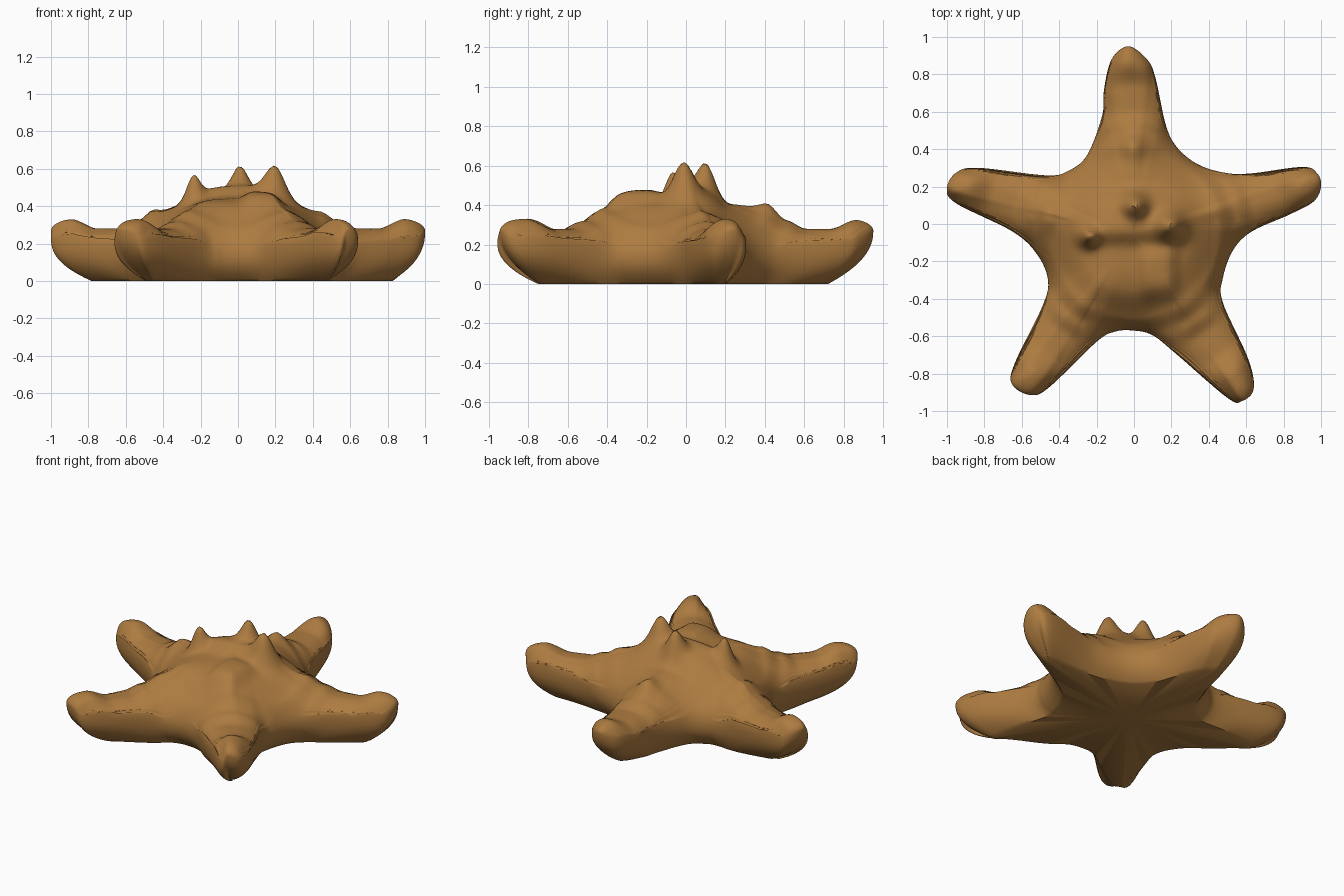
import bpy, bmesh, math
from mathutils import Vector
from mathutils.kdtree import KDTree

cube = bpy.data.objects.get("Cube")
if cube:
    bpy.data.objects.remove(cube, do_unlink=True)

CENTRE = Vector((0, -0.05))
AROUND = 10     # smooth steps between outline points
TOP_RINGS = 64
SIDE_RINGS = 12

# Five-armed outline, counter-clockwise from the left arm tip
OUTLINE = [(1, .2), (.98, .27), (.9, .305), (.62, .27), (.48, .275), (.34, .32), (.23, .41),
           (.17, .53), (.115, .78), (.07, .88), (-.03, .95), (-.12, .88), (-.16, .72),
           (-.17, .58), (-.25, .37), (-.35, .285), (-.47, .26), (-.83, .3), (-.95, .275),
           (-1, .19), (-.95, .11), (-.65, -.04), (-.52, -.16), (-.46, -.3), (-.49, -.44),
           (-.64, -.75), (-.65, -.86), (-.55, -.915), (-.45, -.87), (-.2, -.63), (-.1, -.575),
           (0, -.57), (.1, -.595), (.22, -.69), (.5, -.93), (.58, -.945), (.64, -.88),
           (.61, -.72), (.475, -.42), (.475, -.29), (.53, -.14), (.63, -.04), (.83, .05), (.96, .12)]

# Crest height by distance from the centre
CREST = [(0, .42), (.3, .405), (.45, .38), (.56, .32), (.66, .28), (.78, .28), (.93, .335), (1.2, .335)]

# Flat-topped swellings: x, y, height, radius in x, radius in y
MOUNDS = [(0, .04, .07, .27, .13), (0, -.2, .03, .27, .24), (.13, -.26, .04, .1, .14)]

# Pointed knobs and small bumps: x, y, height, radius
BUMPS = [(-.24, -.07, .125, .05), (.01, .1, .13, .06), (.2, -.01, .14, .07),
         (-.47, .02, .02, .06), (0, .41, .04, .07)]


def smoothstep(low, high, value):
    t = max(0, min(1, (value - low) / (high - low)))
    return t * t * (3 - 2 * t)


def catmull(a, b, c, d, t):
    return 0.5 * (2 * b + (c - a) * t + (2 * a - 5 * b + 4 * c - d) * t ** 2
                  + (3 * b - a - 3 * c + d) * t ** 3)


def smooth_loop(points):
    pts = [Vector(p) for p in points]
    n = len(pts)
    return [catmull(pts[i - 1], pts[i], pts[(i + 1) % n], pts[(i + 2) % n], k / AROUND)
            for i in range(n) for k in range(AROUND)]


def crest_height(r):
    for (r0, z0), (r1, z1) in zip(CREST, CREST[1:]):
        if r <= r1:
            return z0 + (z1 - z0) * smoothstep(r0, r1, r)
    return CREST[-1][1]


def outward(loop, i):
    along = loop[(i + AROUND) % len(loop)] - loop[i - AROUND]
    return Vector((along.y, -along.x)).normalized()


def rim_height(arm, normal):
    # Widest line of the body: low in the valleys, lifted at the arm tips
    facing = arm.normalized().dot(normal)
    return (.14 + .04 * smoothstep(.5, .7, arm.length)
            + .09 * smoothstep(.65, .95, arm.length) * facing ** 2)


def base_inset(arm, normal):
    # How far the ground outline sits inside the rim
    tip = smoothstep(.6, 1, arm.length)
    return arm * (.15 + .02 * tip - .05 * smoothstep(.65, 1, arm.x)) + normal * .06 * tip


def top_height(p, edge_distance, rim):
    # Rounded edge rising to the crest, then the mounds and knobs
    r = (p - CENTRE).length
    z = crest_height(r)
    for x, y, height, rx, ry in MOUNDS:
        z += height * math.exp(-((p.x - x) / rx) ** 4 - ((p.y - y) / ry) ** 4)
    for x, y, height, radius in BUMPS:
        d = (p - Vector((x, y))).length / radius
        z += height * math.exp(-d * d)
    width = .34 - .18 * smoothstep(.4, .66, r)
    t = min(1, edge_distance / width)
    return rim + (z - rim) * math.sqrt(1 - (1 - t) ** 2)


def bridge(bm, outer, inner):
    for i in range(len(outer)):
        j = (i + 1) % len(outer)
        bm.faces.new((outer[i], outer[j], inner[j], inner[i]))


def fan(bm, ring, tip):
    for i in range(len(ring)):
        bm.faces.new((ring[i], ring[(i + 1) % len(ring)], tip))


loop = smooth_loop(OUTLINE)
normals = [outward(loop, i) for i in range(len(loop))]
rims = [rim_height(p - CENTRE, n) for p, n in zip(loop, normals)]
edge = KDTree(len(loop))
for index, point in enumerate(loop):
    edge.insert(point.to_3d(), index)
edge.balance()

bm = bmesh.new()
rings = []

# Flat base and undercut flanks, from the ground up to the rim
for k in range(SIDE_RINGS):
    level = k / SIDE_RINGS
    ring = []
    for p, normal, rim in zip(loop, normals, rims):
        xy = p - base_inset(p - CENTRE, normal) * (1 - level) ** 2.2
        ring.append(bm.verts.new((xy.x, xy.y, level * rim)))
    rings.append(ring)

# Upper skin, from the rim in to the centre
for k in range(TOP_RINGS):
    scale = math.cos(k / TOP_RINGS * math.pi / 2)
    ring = []
    for p, rim in zip(loop, rims):
        xy = CENTRE + (p - CENTRE) * scale
        distance = edge.find(xy.to_3d())[2] if k else 0
        ring.append(bm.verts.new((xy.x, xy.y, top_height(xy, distance, rim))))
    rings.append(ring)

for lower, upper in zip(rings, rings[1:]):
    bridge(bm, lower, upper)
fan(bm, rings[-1], bm.verts.new((CENTRE.x, CENTRE.y, top_height(CENTRE, 1, 0))))
fan(bm, rings[0], bm.verts.new((CENTRE.x, CENTRE.y, 0)))
bmesh.ops.recalc_face_normals(bm, faces=bm.faces)

mesh = bpy.data.meshes.new("starfish_body")
bm.to_mesh(mesh)
bm.free()
body = bpy.data.objects.new("starfish_body", mesh)
bpy.context.collection.objects.link(body)

# Sandy brown skin
skin = bpy.data.materials.new("sandy_brown")
skin.use_nodes = True
colour = (.42, .2, .052, 1)
skin.diffuse_color = colour
skin.node_tree.nodes["Principled BSDF"].inputs["Base Color"].default_value = colour
mesh.materials.append(skin)

bpy.context.view_layer.objects.active = body
body.select_set(True)
bpy.ops.object.shade_smooth_by_angle(angle=math.radians(50))
